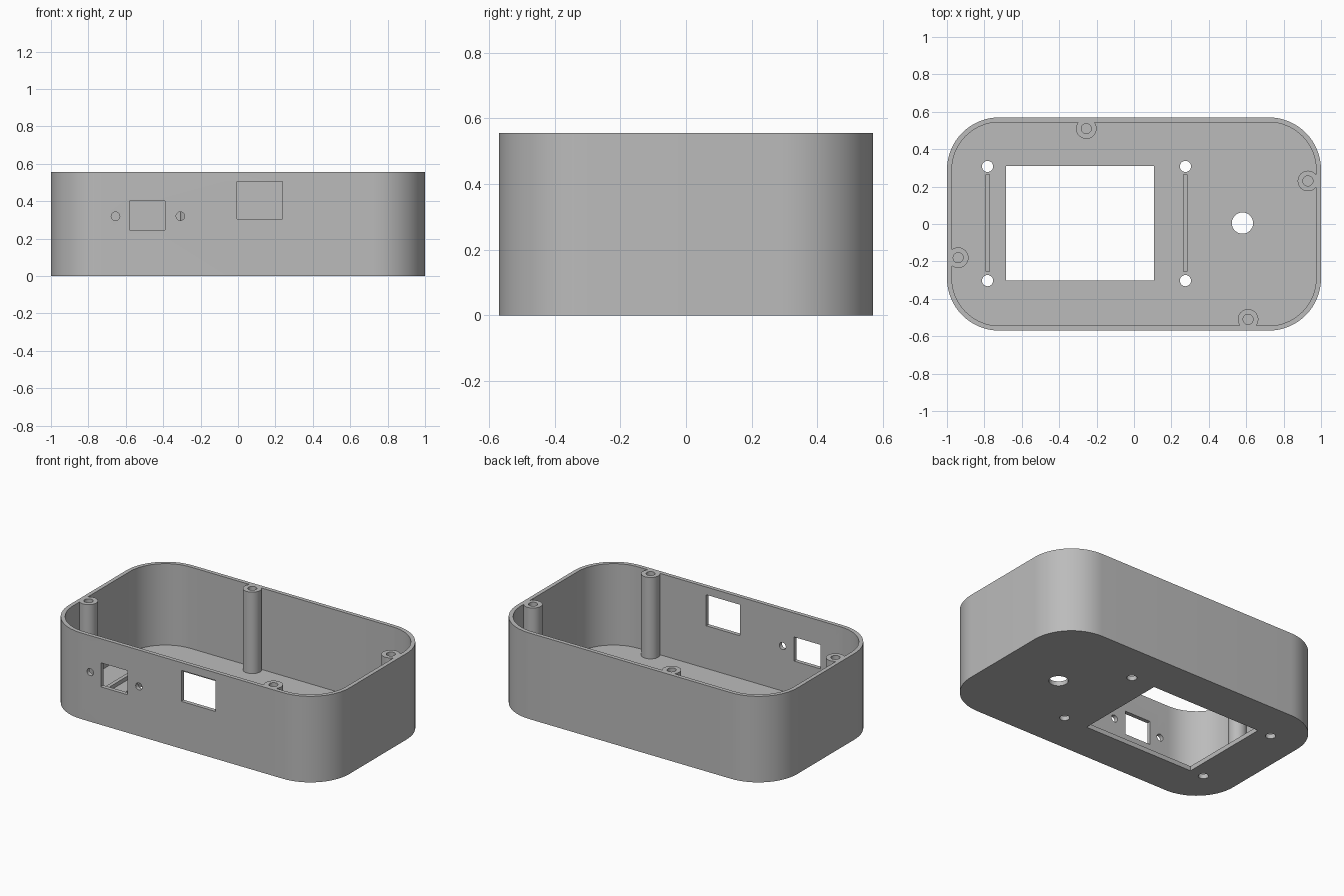
import bpy, bmesh, math

default_cube = bpy.data.objects.get("Cube")
if default_cube:
    bpy.data.objects.remove(default_cube, do_unlink=True)

HALF_X, HALF_Y, HEIGHT = 1.0, 0.57, 0.555
WALL, FLOOR, CORNER = 0.026, 0.03, 0.28

grey = bpy.data.materials.new("plain grey")
grey.use_nodes = True
grey.diffuse_color = (0.5, 0.5, 0.5, 1)
grey.node_tree.nodes["Principled BSDF"].inputs["Base Color"].default_value = (0.5, 0.5, 0.5, 1)


def prism(name, outline, z0, z1):
    """Extrude a closed xy outline from z0 to z1."""
    bm = bmesh.new()
    base = bm.faces.new([bm.verts.new((x, y, z0)) for x, y in outline])
    top = bmesh.ops.extrude_face_region(bm, geom=[base])["geom"]
    moved = [v for v in top if isinstance(v, bmesh.types.BMVert)]
    bmesh.ops.translate(bm, verts=moved, vec=(0, 0, z1 - z0))
    bmesh.ops.recalc_face_normals(bm, faces=bm.faces)
    mesh = bpy.data.meshes.new(name)
    bm.to_mesh(mesh)
    bm.free()
    mesh.materials.append(grey)
    obj = bpy.data.objects.new(name, mesh)
    bpy.context.collection.objects.link(obj)
    return obj


def circle(x, y, r, n=32):
    return [(x + r * math.cos(math.tau * i / n), y + r * math.sin(math.tau * i / n))
            for i in range(n)]


def rectangle(x0, x1, y0, y1):
    return [(x0, y0), (x1, y0), (x1, y1), (x0, y1)]


def rounded(hx, hy, r, steps=16):
    points = []
    for q, (sx, sy) in enumerate([(1, 1), (-1, 1), (-1, -1), (1, -1)]):
        for i in range(steps + 1):
            a = math.pi / 2 * (q + i / steps)
            points.append((sx * (hx - r) + r * math.cos(a), sy * (hy - r) + r * math.sin(a)))
    return points


def front_cutter(outline):
    """Cutter through the front wall; the outline is given in x and z."""
    cutter = prism("front_cutter", outline, HALF_Y - 0.1, HALF_Y + 0.1)
    for v in cutter.data.vertices:
        x, z, depth = v.co
        v.co = (x, -depth, z)
    bm = bmesh.new()
    bm.from_mesh(cutter.data)
    bmesh.ops.recalc_face_normals(bm, faces=bm.faces)
    bm.to_mesh(cutter.data)
    bm.free()
    return cutter


def subtract(obj, cutter):
    cutter.hide_render = True
    mod = obj.modifiers.new("cut", "BOOLEAN")
    mod.operation, mod.solver, mod.object = "DIFFERENCE", "EXACT", cutter
    bpy.context.view_layer.objects.active = obj
    bpy.ops.object.modifier_apply(modifier=mod.name)
    bpy.data.objects.remove(cutter, do_unlink=True)


# Cavity shape, with the screw posts left standing in it
posts = [(-0.255, 0.51), (0.93, 0.23), (-0.94, -0.18), (0.61, -0.51)]
cavity = prism("cavity", rounded(HALF_X - WALL, HALF_Y - WALL, CORNER - WALL), FLOOR, HEIGHT + 0.1)
for x, y in posts:
    subtract(cavity, prism("post_cutter", circle(x, y, 0.055), 0, HEIGHT + 0.2))

# Case shell with posts
case = prism("case_shell", rounded(HALF_X, HALF_Y, CORNER), 0, HEIGHT)
subtract(case, cavity)
for x, y in posts:
    subtract(case, prism("screw_cutter", circle(x, y, 0.027, 20), HEIGHT - 0.3, HEIGHT + 0.1))

# Floor openings: display window, knob hole and mounting holes
floor_cuts = [rectangle(-0.685, 0.107, -0.303, 0.31), circle(0.58, 0.005, 0.057)]
floor_cuts += [circle(x, y, 0.03, 24) for x in (-0.783, 0.275) for y in (-0.303, 0.308)]
for outline in floor_cuts:
    subtract(case, prism("floor_cutter", outline, -0.1, FLOOR + 0.05))

# Front openings: socket with two screw holes, and a larger port
front_cuts = [rectangle(-0.58, -0.39, 0.245, 0.4), rectangle(-0.005, 0.237, 0.305, 0.505)]
front_cuts += [circle(x, 0.32, 0.023, 20) for x in (-0.655, -0.308)]
for outline in front_cuts:
    subtract(case, front_cutter(outline))

# Low support ribs on the floor beside the window
for name, x in (("right_support_rib", -0.783), ("left_support_rib", 0.275)):
    prism(name, rectangle(x - 0.012, x + 0.012, -0.253, 0.265), FLOOR - 0.005, FLOOR + 0.025)

# Smooth the curved walls and keep the edges crisp
bpy.ops.object.select_all(action="DESELECT")
case.select_set(True)
bpy.context.view_layer.objects.active = case
bpy.ops.object.shade_smooth_by_angle(angle=math.radians(30))
